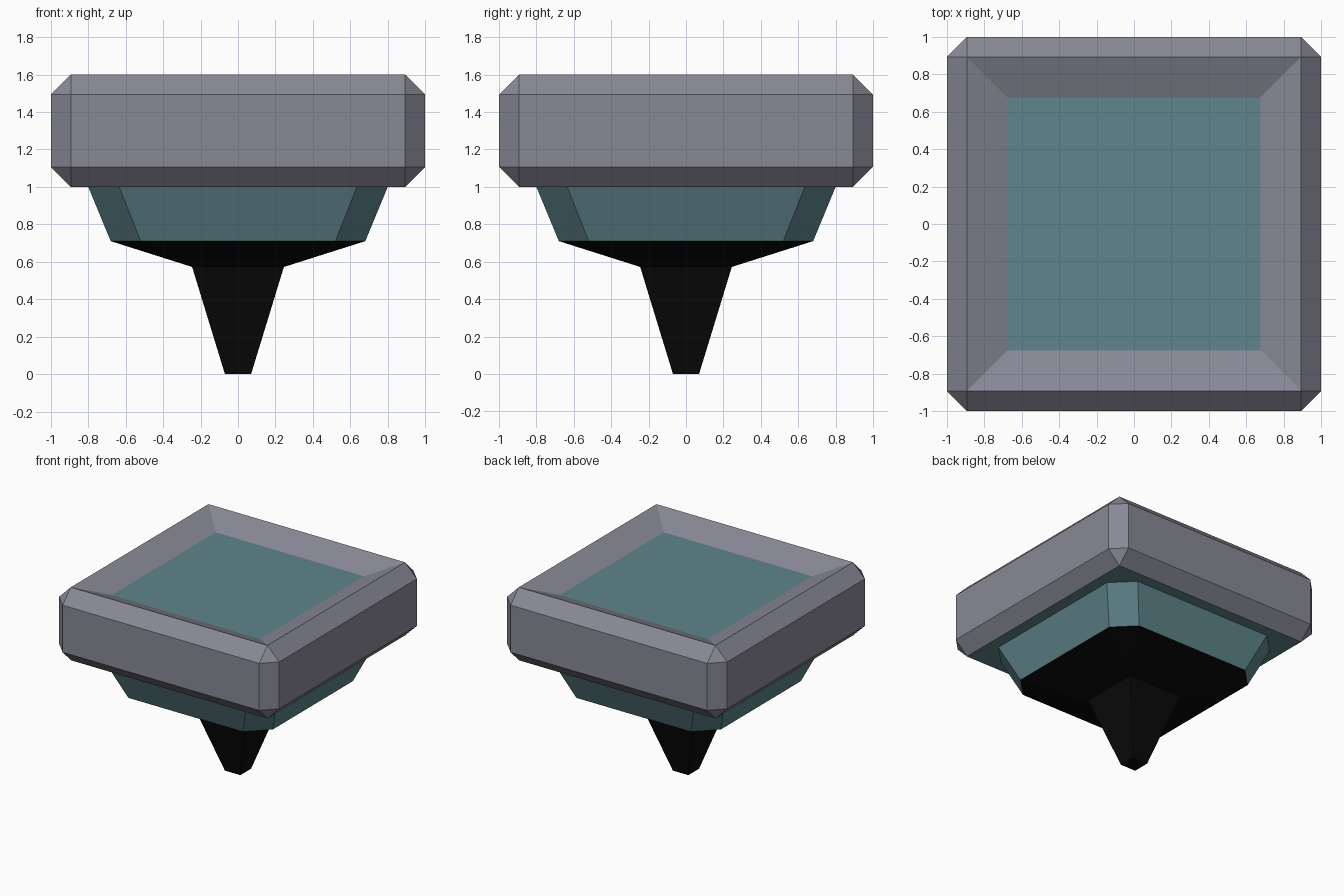
import bpy
import bmesh
from mathutils import Vector

if "Cube" in bpy.data.objects:
    bpy.data.objects.remove(bpy.data.objects["Cube"])


def material(name, rgb):
    mat = bpy.data.materials.new(name)
    mat.diffuse_color = (*rgb, 1.0)
    mat.use_nodes = True
    mat.node_tree.nodes["Principled BSDF"].inputs["Base Color"].default_value = mat.diffuse_color
    return mat


grey = material("slate grey", (0.25, 0.25, 0.305))
teal = material("muted teal", (0.115, 0.235, 0.26))
black = material("black", (0.003, 0.003, 0.003))


def finish(name, bm, *mats):
    bmesh.ops.recalc_face_normals(bm, faces=bm.faces)
    mesh = bpy.data.meshes.new(name)
    bm.to_mesh(mesh)
    bm.free()
    for mat in mats:
        mesh.materials.append(mat)
    obj = bpy.data.objects.new(name, mesh)
    bpy.context.collection.objects.link(obj)
    return obj


def ring(bm, half, flat, z):
    """Square ring with corners cut; flat == half doubles up the corner points."""
    pts = [(half, -flat), (half, flat), (flat, half), (-flat, half),
           (-half, flat), (-half, -flat), (-flat, -half), (flat, -half)]
    return [bm.verts.new((x, y, z)) for x, y in pts]


def loft(bm, rings, cap_end=False):
    for a, b in zip(rings, rings[1:]):
        for i in range(8):
            j = (i + 1) % 8
            bm.faces.new((a[i], a[j], b[j], b[i]))
    if cap_end:
        bm.faces.new(rings[-1])
    # merge the doubled points of the square rings
    bmesh.ops.remove_doubles(bm, verts=bm.verts, dist=0.0001)


# Chamfered slab with a shallow sloped dish in its top
bm = bmesh.new()
bmesh.ops.create_cube(bm, size=1.0)
bmesh.ops.scale(bm, vec=(2, 2, 0.6), verts=bm.verts)
bmesh.ops.translate(bm, vec=(0, 0, 1.3), verts=bm.verts)
bmesh.ops.bevel(bm, geom=list(bm.edges), offset=0.107, offset_type='OFFSET',
                segments=1, profile=0.5, affect='EDGES')
bm.normal_update()
top = max(bm.faces, key=lambda f: f.calc_center_median().z)
bmesh.ops.inset_region(bm, faces=[top], thickness=0.308, depth=0.0)
bmesh.ops.translate(bm, vec=(0, 0, -0.09), verts=top.verts)
bm.normal_update()
for f in bm.faces:  # dish floor and underside are teal
    f.material_index = 1 if abs(f.normal.z) > 0.99 else 0
finish("slab", bm, grey, teal)

# Tapered underbody with cut corners
bm = bmesh.new()
loft(bm, [ring(bm, 0.80, 0.635, 1.0), ring(bm, 0.68, 0.52, 0.71)])
finish("underbody", bm, teal)

# Black stem: flared collar narrowing to a blunt square spike
bm = bmesh.new()
loft(bm, [ring(bm, 0.68, 0.52, 0.71), ring(bm, 0.245, 0.245, 0.572),
          ring(bm, 0.07, 0.07, 0.0)], cap_end=True)
finish("stem", bm, black)

# The lofts are open at the top, so make sure their faces point outward
for name in ("underbody", "stem"):
    mesh = bpy.data.objects[name].data
    side = max(mesh.polygons, key=lambda p: p.center.x)
    if side.normal.dot(Vector((1, 0, -0.5))) < 0:
        mesh.flip_normals()
